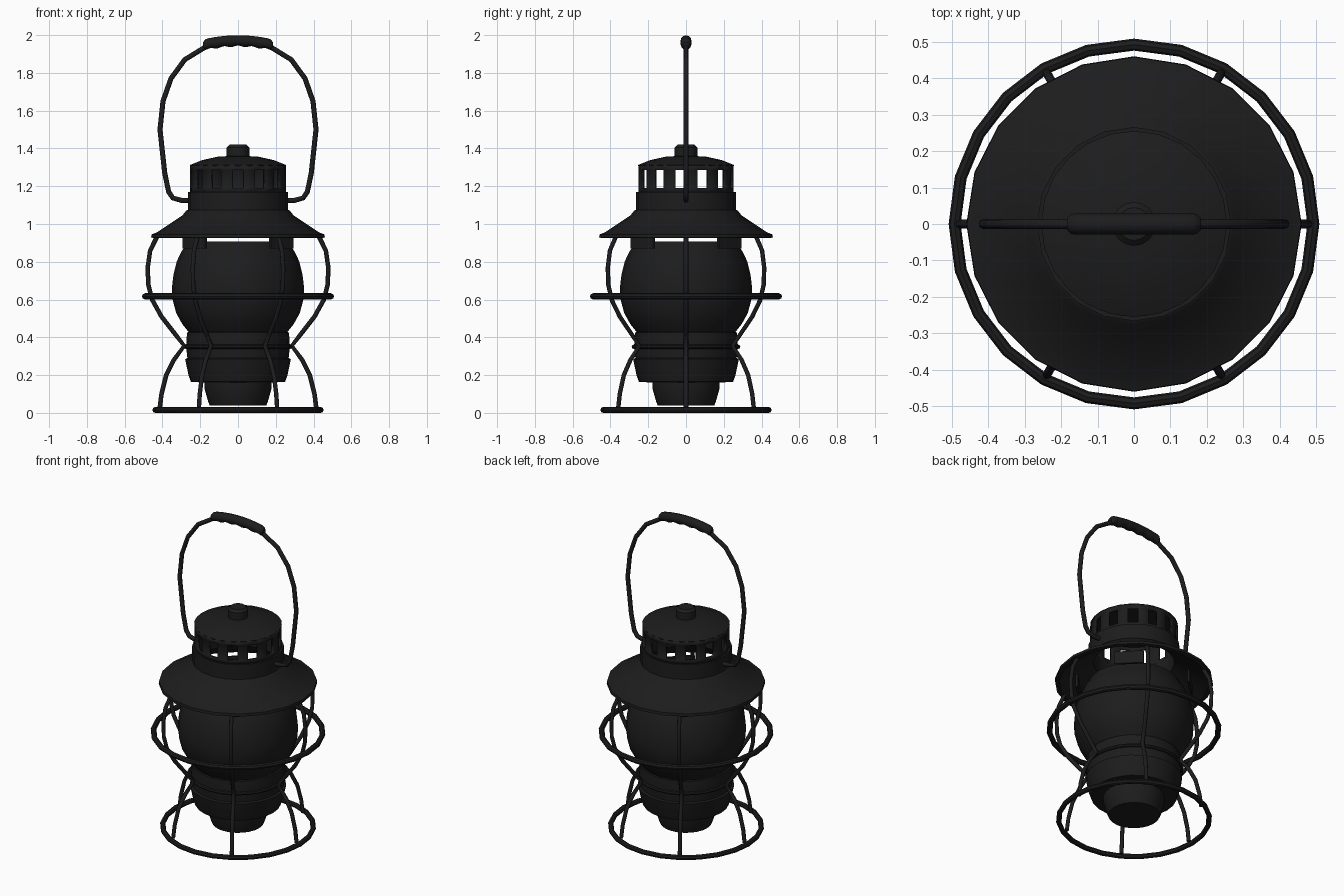
import bpy, bmesh
from math import sin, cos, pi, radians
from mathutils import Matrix

if "Cube" in bpy.data.objects:
    bpy.data.objects.remove(bpy.data.objects["Cube"])

black = bpy.data.materials.new("black_enamel")
black.diffuse_color = (0.012, 0.012, 0.012, 1)
black.use_nodes = True
black.node_tree.nodes["Principled BSDF"].inputs["Base Color"].default_value = black.diffuse_color


def add_object(name, bm):
    bmesh.ops.recalc_face_normals(bm, faces=bm.faces)
    me = bpy.data.meshes.new(name)
    bm.to_mesh(me)
    bm.free()
    ob = bpy.data.objects.new(name, me)
    bpy.context.collection.objects.link(ob)
    me.materials.append(black)
    bpy.ops.object.select_all(action='DESELECT')
    ob.select_set(True)
    bpy.context.view_layer.objects.active = ob
    bpy.ops.object.shade_smooth_by_angle(angle=radians(35))
    return ob


def lathe(name, profile, n=24, closed=False):
    """Revolve (r, z) points about z; closed joins last point to first."""
    bm = bmesh.new()
    rings = []
    for r, z in profile:
        if r == 0:
            rings.append([bm.verts.new((0, 0, z))] * n)
        else:
            rings.append([bm.verts.new((r * cos(2 * pi * i / n), r * sin(2 * pi * i / n), z))
                          for i in range(n)])
    pairs = list(zip(rings, rings[1:]))
    if closed:
        pairs.append((rings[-1], rings[0]))
    for a, b in pairs:
        for i in range(n):
            j = (i + 1) % n
            bm.faces.new(list(dict.fromkeys((a[i], a[j], b[j], b[i]))))
    return add_object(name, bm)


def wire_ring(name, R, r, z, n=24, m=8):
    circle = [(R + r * cos(2 * pi * k / m), z + r * sin(2 * pi * k / m)) for k in range(m)]
    return lathe(name, circle, n, True)


def tube(name, points, r, radii=None):
    cu = bpy.data.curves.new(name, 'CURVE')
    cu.dimensions = '3D'
    cu.bevel_depth = r
    cu.bevel_resolution = 2
    cu.use_fill_caps = True
    sp = cu.splines.new('POLY')
    sp.points.add(len(points) - 1)
    for i, p in enumerate(points):
        sp.points[i].co = (*p, 1)
        sp.points[i].radius = radii[i] if radii else 1
    ob = bpy.data.objects.new(name, cu)
    bpy.context.collection.objects.link(ob)
    cu.materials.append(black)
    return ob


# wire cage: rings and six bent rods
wire_ring("base_ring", 0.438, 0.0155, 0.0155)
wire_ring("guard_ring", 0.492, 0.0165, 0.617)
wire_ring("waist_ring", 0.277, 0.011, 0.35)
rod = [(0.415, 0.02), (0.405, 0.1), (0.38, 0.2), (0.34, 0.28), (0.285, 0.355), (0.335, 0.42),
       (0.405, 0.51), (0.455, 0.6), (0.475, 0.68), (0.478, 0.77), (0.465, 0.86), (0.425, 0.94)]
for k in range(6):
    a = k * pi / 3
    tube(f"cage_rod_{k + 1}", [(r * cos(a), r * sin(a), z) for r, z in rod], 0.012)

# fuel bowl
lathe("fuel_bowl", [(0, 0.04), (0.15, 0.04), (0.158, 0.06), (0.178, 0.13), (0.178, 0.16), (0.25, 0.165),
                    (0.262, 0.2), (0.28, 0.285), (0.268, 0.29), (0.275, 0.35), (0.27, 0.425),
                    (0.24, 0.435), (0, 0.435)])
# glass globe
lathe("globe", [(0, 0.42), (0.255, 0.42), (0.295, 0.47), (0.328, 0.53), (0.346, 0.6), (0.35, 0.66),
                (0.342, 0.73), (0.325, 0.8), (0.302, 0.85), (0.285, 0.875), (0.27, 0.908), (0, 0.908)])

# four tabs joining the globe to the hood
for k in range(4):
    a = pi / 4 + k * pi / 2
    bm = bmesh.new()
    bmesh.ops.create_cube(bm, size=1, matrix=Matrix.Rotation(a, 4, 'Z')
                          @ Matrix.Translation((0.325, 0, 0.91))
                          @ Matrix.Diagonal((0.014, 0.17, 0.08, 1)))
    add_object(f"hood_tab_{k + 1}", bm)

# hollow hood with collar
lathe("hood", [(0.435, 0.925), (0.46, 0.928), (0.458, 0.945), (0.43, 0.955), (0.295, 1.045), (0.275, 1.07),
               (0.266, 1.075), (0.266, 1.17), (0.235, 1.17), (0.235, 1.06), (0.27, 1.04)], 20, True)

# vent wall with open windows
n, heights = 26, (1.165, 1.19, 1.285, 1.312)
bm = bmesh.new()
rows = [[bm.verts.new((0.254 * sin(2 * pi * (i - 0.5) / n), -0.254 * cos(2 * pi * (i - 0.5) / n), z))
         for i in range(n)] for z in heights]
for h in range(3):
    for i in range(n):
        if h == 1 and i % 2 == 0:
            continue
        j = (i + 1) % n
        bm.faces.new((rows[h][i], rows[h][j], rows[h + 1][j], rows[h + 1][i]))
vent = add_object("vent_wall", bm)
mod = vent.modifiers.new("thickness", 'SOLIDIFY')
mod.thickness = 0.018

# cap and knob
lathe("cap", [(0, 1.30), (0.25, 1.30), (0.255, 1.312), (0.19, 1.338), (0.1, 1.358), (0, 1.36)])
lathe("cap_knob", [(0, 1.35), (0.06, 1.35), (0.06, 1.405), (0.045, 1.42), (0, 1.422)], 16)

# carrying bail
half = [(0.245, 1.125), (0.3, 1.125), (0.345, 1.138), (0.367, 1.17), (0.388, 1.27), (0.413, 1.5), (0.397, 1.65),
        (0.355, 1.77), (0.282, 1.87), (0.16, 1.945)]
path = [(-x, 0, z) for x, z in half] + [(0, 0, 1.968)] + [(x, 0, z) for x, z in reversed(half)]
tube("bail", path, 0.0135)

# grip with finger grooves along its underside
bm = bmesh.new()
m, count, rings = 12, 33, []
for i in range(count):
    t = -1 + 2 * i / (count - 1)
    end = min(1, 0.55 + (1 - abs(t)) * 6)
    groove = 0.004 * cos(t * 5 * pi)
    ring = []
    for k in range(m):
        a = 2 * pi * k / m
        r = 0.029 * end
        dz = r * sin(a)
        if sin(a) < -0.1:
            dz += groove * -sin(a)
        ring.append(bm.verts.new((0.184 * t, r * cos(a), 1.97 - 0.022 * t * t + dz)))
    rings.append(ring)
for a, b in zip(rings, rings[1:]):
    for k in range(m):
        j = (k + 1) % m
        bm.faces.new((a[k], a[j], b[j], b[k]))
bm.faces.new(rings[0])
bm.faces.new(rings[-1])
add_object("bail_grip", bm)
